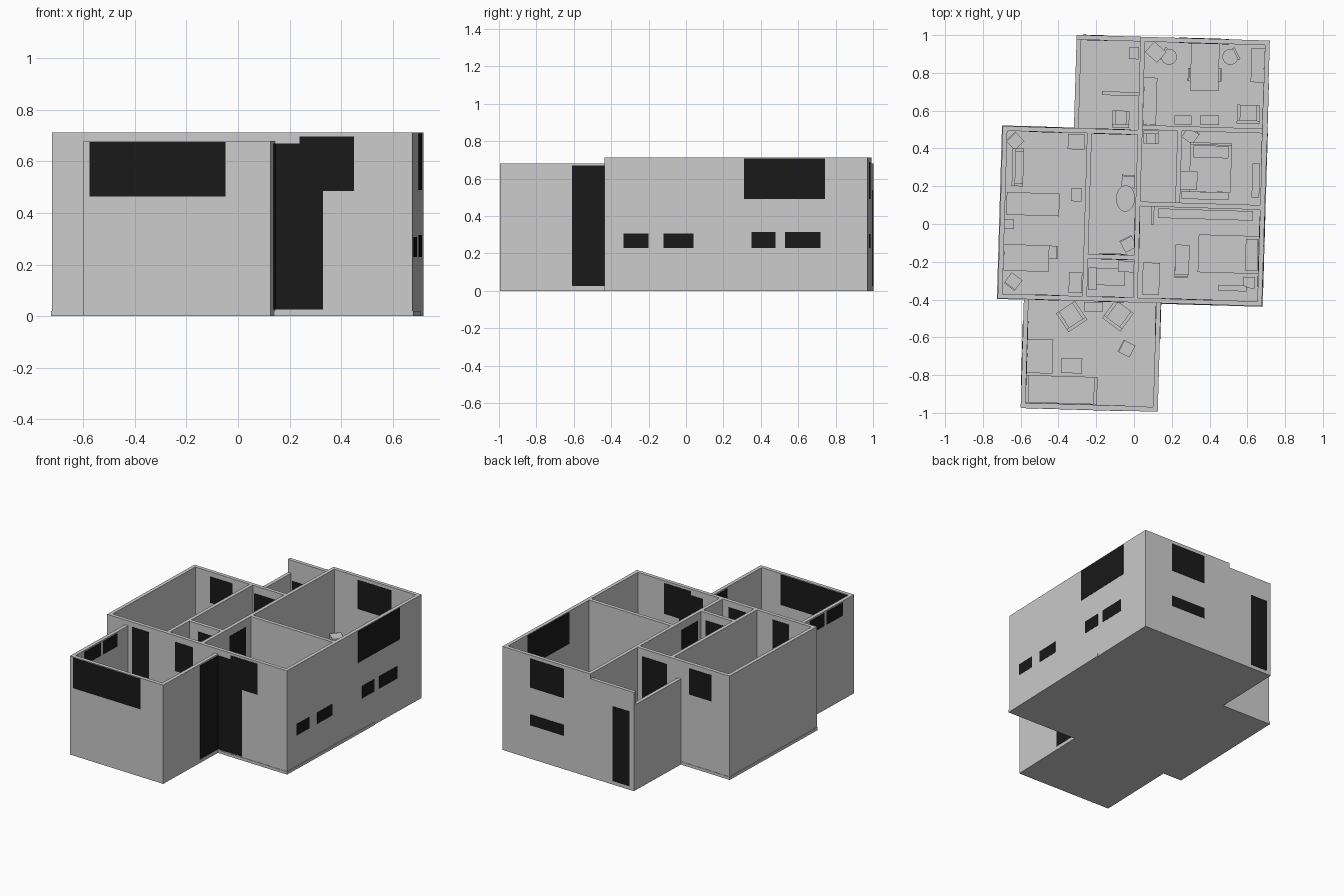
import bpy, bmesh
from math import radians
from mathutils import Matrix, Vector

PLAN = radians(-1.7)          # the whole plan is slightly turned
ROT = Matrix.Rotation(PLAN, 4, 'Z')
FLOOR = 0.02
black = bpy.data.materials.new("dark_glass")
black.diffuse_color = (0.01, 0.01, 0.01, 1)


def finish(name, bm, matrix, mat=None):
    me = bpy.data.meshes.new(name)
    bm.to_mesh(me)
    bm.free()
    ob = bpy.data.objects.new(name, me)
    bpy.context.collection.objects.link(ob)
    ob.matrix_world = matrix
    if mat:
        me.materials.append(mat)
    return ob


def add_box(bm, x0, x1, y0, y1, z0, z1):
    m = Matrix.Translation(((x0 + x1) / 2, (y0 + y1) / 2, (z0 + z1) / 2)) \
        @ Matrix.Diagonal((x1 - x0, y1 - y0, z1 - z0, 1))
    bmesh.ops.create_cube(bm, size=1, matrix=m)


def box(name, x0, x1, y0, y1, z0, z1, mat=None):
    bm = bmesh.new()
    add_box(bm, x0, x1, y0, y1, z0, z1)
    return finish(name, bm, ROT, mat)


def item(name, x, y, yaw, boxes, discs=()):
    """Furniture: boxes (x0,x1,y0,y1,z0,z1) and discs (x,y,r,ry,z0,z1) at grid x, y."""
    bm = bmesh.new()
    for b in boxes:
        add_box(bm, *b)
    for cx, cy, r, ry, z0, z1 in discs:
        m = Matrix.Translation((cx, cy, (z0 + z1) / 2)) @ Matrix.Diagonal((r, ry, z1 - z0, 1))
        bmesh.ops.create_cone(bm, cap_ends=True, segments=24, radius1=1, radius2=1, depth=1, matrix=m)
    return finish(name, bm, Matrix.Translation((x, y, FLOOR)) @ Matrix.Rotation(PLAN + radians(yaw), 4, 'Z'))


# ---- furniture kinds (back of seats towards +y) ----
def cabinet(name, x, y, sx, sy, h, yaw=0):
    item(name, x, y, yaw, [(-sx/2, sx/2, -sy/2, sy/2, 0, h)])


def legs(sx, sy, h, t=0.008):
    return [(cx - t/2, cx + t/2, cy - t/2, cy + t/2, 0, h)
            for cx in (-sx/2 + t, sx/2 - t) for cy in (-sy/2 + t, sy/2 - t)]


def table(name, x, y, sx, sy, h=0.11, yaw=0):
    item(name, x, y, yaw, [(-sx/2, sx/2, -sy/2, sy/2, h - 0.01, h)] + legs(sx, sy, h - 0.01))


def chair(name, x, y, yaw=0, s=0.07):
    item(name, x, y, yaw, [(-s/2, s/2, -s/2, s/2, 0.055, 0.067),
                           (-s/2, s/2, s/2 - 0.008, s/2, 0.067, 0.13)] + legs(s, s, 0.055))


def sofa(name, x, y, sx, sy, yaw=0, a=0.018):
    item(name, x, y, yaw, [(-sx/2 + a, sx/2 - a, -sy/2, sy/2 - a, 0, 0.06),
                           (-sx/2, sx/2, sy/2 - a, sy/2, 0, 0.12),
                           (-sx/2, -sx/2 + a, -sy/2, sy/2 - a, 0, 0.085),
                           (sx/2 - a, sx/2, -sy/2, sy/2 - a, 0, 0.085)])


def bed(name, x, y, sx, sy, yaw=0):
    item(name, x, y, yaw, [(-sx/2, sx/2, -sy/2, sy/2, 0, 0.07),
                           (sx/2 - 0.08, sx/2 - 0.015, -sy*0.42, sy*0.42, 0.07, 0.085),
                           (sx/2 - 0.012, sx/2, -sy/2, sy/2, 0.07, 0.13)])


def tub_chair(name, x, y, yaw):
    item(name, x, y, yaw, [(-0.035, 0.035, 0.03, 0.042, 0.05, 0.12)], [(0, 0, 0.042, 0.042, 0, 0.06)])


# ---- floor slabs ----
box("floor_main", -0.714, 0.694, -0.418, 0.501, 0, FLOOR)
box("floor_front", -0.571, 0.155, -0.99, -0.418, 0, FLOOR)
box("floor_back", -0.333, 0.69, 0.501, 0.992, 0, FLOOR)

# ---- walls ----
for name, x0, x1, y0, y1, h in [
    ("porch_left", -0.571, -0.546, -0.99, -0.415, 0.68),
    ("porch_right", 0.13, 0.155, -0.99, -0.415, 0.68),
    ("porch_front", -0.546, 0.13, -0.99, -0.965, 0.68),
    ("main_front", -0.71, 0.69, -0.415, -0.39, 0.713),
    ("main_left", -0.71, -0.685, -0.39, 0.498, 0.713),
    ("main_right", 0.665, 0.69, -0.39, 0.992, 0.713),
    ("main_back", -0.685, 0.005, 0.473, 0.498, 0.713),
    ("spine", 0.005, 0.03, -0.39, 0.992, 0.713),
    ("rear_back", 0.03, 0.665, 0.967, 0.992, 0.713),
    ("annex_back", -0.333, 0.005, 0.967, 0.992, 0.68),
    ("annex_left", -0.333, -0.308, 0.498, 0.967, 0.59),
    ("hall_left", -0.2625, -0.2375, -0.39, 0.473, 0.713),
    ("bath_back", -0.2375, 0.005, -0.19, -0.165, 0.713),
    ("bedroom_divider", 0.03, 0.665, 0.095, 0.12, 0.713),
    ("low_divider", 0.03, 0.665, 0.5, 0.525, 0.36),
    ("low_stub", 0.215, 0.24, 0.12, 0.5, 0.36),
]:
    box("wall_" + name, x0, x1, y0, y1, 0.002, h)
box("closet_stub", 0.09, 0.105, 0.0, 0.095, FLOOR, 0.36)

# ---- dark doors and windows, slightly proud of both wall faces ----
P = 0.0145
for name, y, x0, x1, z0, z1 in [          # openings in walls along x
    ("porch_window", -0.9775, -0.546, -0.02, 0.465, 0.675),
    ("entry_door", -0.4025, 0.157, 0.342, 0.025, 0.67),
    ("front_window", -0.403, 0.252, 0.462, 0.485, 0.697),
    ("porch_inner_door", -0.4025, -0.513, -0.383, 0.025, 0.68),
    ("bath_window", -0.4025, -0.178, -0.04, 0.47, 0.67),
    ("back_window_high", 0.9795, 0.21, 0.475, 0.49, 0.69),
    ("back_window_low", 0.9795, 0.21, 0.475, 0.23, 0.305),
    ("annex_door", 0.9795, -0.3, -0.17, 0.025, 0.54),
    ("left_back_window", 0.4855, -0.57, -0.395, 0.5, 0.68),
    ("annex_inner_door", 0.4855, -0.225, -0.03, 0.025, 0.66),
    ("bath_door", -0.1775, -0.17, -0.03, 0.025, 0.66),
]:
    box(name, x0, x1, y - P, y + P, z0, z1, black)
for name, x, y0, y1, z0, z1 in [          # openings in walls along y
    ("porch_side_door", 0.1425, -0.605, -0.416, 0.025, 0.67),
    ("right_window_1", 0.6775, -0.315, -0.18, 0.23, 0.308),
    ("right_window_2", 0.6775, -0.10, 0.06, 0.23, 0.308),
    ("right_window_3", 0.6775, 0.37, 0.499, 0.23, 0.315),
    ("right_window_4", 0.6775, 0.55, 0.74, 0.23, 0.315),
    ("right_window_high", 0.6775, 0.33, 0.765, 0.49, 0.708),
    ("porch_left_window_1", -0.5585, -0.87, -0.70, 0.58, 0.67),
    ("porch_left_window_2", -0.5585, -0.68, -0.53, 0.58, 0.67),
    ("bedroom_door", 0.0175, -0.13, 0.04, 0.025, 0.66),
]:
    box(name, x - P, x + P, y0, y1, z0, z1, black)

# ---- cabinets, shelves, counters: x, y, width, depth, height, yaw ----
for name, *v in [
    ("corner_lamp_cabinet", 0.115, 0.91, 0.085, 0.075, 0.27, -40),
    ("rear_sideboard", 0.655, 0.84, 0.07, 0.18, 0.12),
    ("rear_counter", 0.085, 0.65, 0.07, 0.25, 0.12),
    ("low_unit_a", 0.26, 0.55, 0.09, 0.05, 0.1),
    ("low_unit_b", 0.4, 0.55, 0.1, 0.05, 0.1),
    ("annex_shelf", -0.07, 0.69, 0.2, 0.02, 0.2),
    ("annex_box", 0.0, 0.905, 0.05, 0.065, 0.1),
    ("living_cupboard", -0.305, 0.435, 0.09, 0.08, 0.2),
    ("living_side_unit", -0.305, 0.155, 0.055, 0.07, 0.1),
    ("living_box", -0.66, 0.0, 0.05, 0.05, 0.08),
    ("living_low_cupboard", -0.31, -0.31, 0.07, 0.11, 0.12),
    ("bath_cabinet", -0.22, -0.29, 0.045, 0.12, 0.11),
    ("bath_basin", -0.13, -0.28, 0.16, 0.09, 0.09),
    ("bath_tall_unit", -0.04, -0.225, 0.09, 0.06, 0.1),
    ("study_dresser", 0.375, 0.15, 0.25, 0.04, 0.12),
    ("study_nightstand", 0.29, 0.23, 0.09, 0.1, 0.08),
    ("study_shelf", 0.645, 0.23, 0.04, 0.18, 0.15),
    ("bedroom_wardrobe", 0.38, 0.05, 0.5, 0.05, 0.2),
    ("corner_closet", 0.09, -0.29, 0.09, 0.17, 0.25),
    ("nightstand_lower", 0.61, -0.31, 0.06, 0.06, 0.07),
    ("bedroom_low_shelf", 0.52, -0.34, 0.15, 0.03, 0.09),
    ("porch_cabinet", -0.215, -0.44, 0.1, 0.05, 0.1),
    ("porch_chest", -0.5, -0.7, 0.14, 0.18, 0.08),
    ("hall_screen_a", -0.235, 0.23, 0.008, 0.11, 0.15),
    ("hall_screen_b", -0.245, -0.08, 0.008, 0.12, 0.15),
    ("hall_screen_c", -0.12, -0.16, 0.13, 0.008, 0.15),
]:
    cabinet(name, *v)

# ---- tables ----
for name, *v in [
    ("dining_table", 0.375, 0.83, 0.15, 0.25),
    ("living_coffee_table", -0.535, 0.105, 0.28, 0.12, 0.07),
    ("living_table", -0.57, -0.18, 0.24, 0.14),
    ("bedroom_desk", 0.255, -0.19, 0.075, 0.16),
    ("porch_coffee_table", -0.33, -0.75, 0.11, 0.08, 0.07),
]:
    table(name, *v)
item("hall_round_table", -0.045, 0.135, 0, [], [(0, 0, 0.05, 0.07, 0.1, 0.11), (0, 0, 0.012, 0.012, 0, 0.1)])

# ---- seats ----
for i, v in enumerate([(0.32, 0.79, 90), (0.43, 0.79, -90), (-0.44, -0.15, -90), (-0.64, -0.305, 145),
                       (-0.03, 0.225, 0), (-0.03, -0.105, 30), (0.3, 0.47, -35), (0.25, -0.25, 180),
                       (-0.63, 0.44, 45), (-0.04, -0.66, 65)]):
    chair(f"chair_{i + 1}", *v)
tub_chair("tub_chair_left", 0.185, 0.885, 60)
tub_chair("tub_chair_right", 0.51, 0.885, -60)
for i, v in enumerate([(0.605, 0.58, 0.12, 0.1, 180), (-0.07, 0.555, 0.09, 0.09, 180), (0.09, 0.46, 0.08, 0.07, 0),
                       (-0.33, -0.49, 0.12, 0.12, 215), (-0.085, -0.485, 0.12, 0.12, 145)]):
    sofa(f"armchair_{i + 1}", *v)
sofa("living_sofa_side", -0.615, 0.3, 0.2, 0.06, 90)
sofa("porch_sofa", -0.385, -0.885, 0.38, 0.16, 180)

# ---- beds ----
bed("study_bed", 0.405, 0.3, 0.26, 0.22, 90)
bed("main_bed", 0.505, -0.16, 0.33, 0.2)
